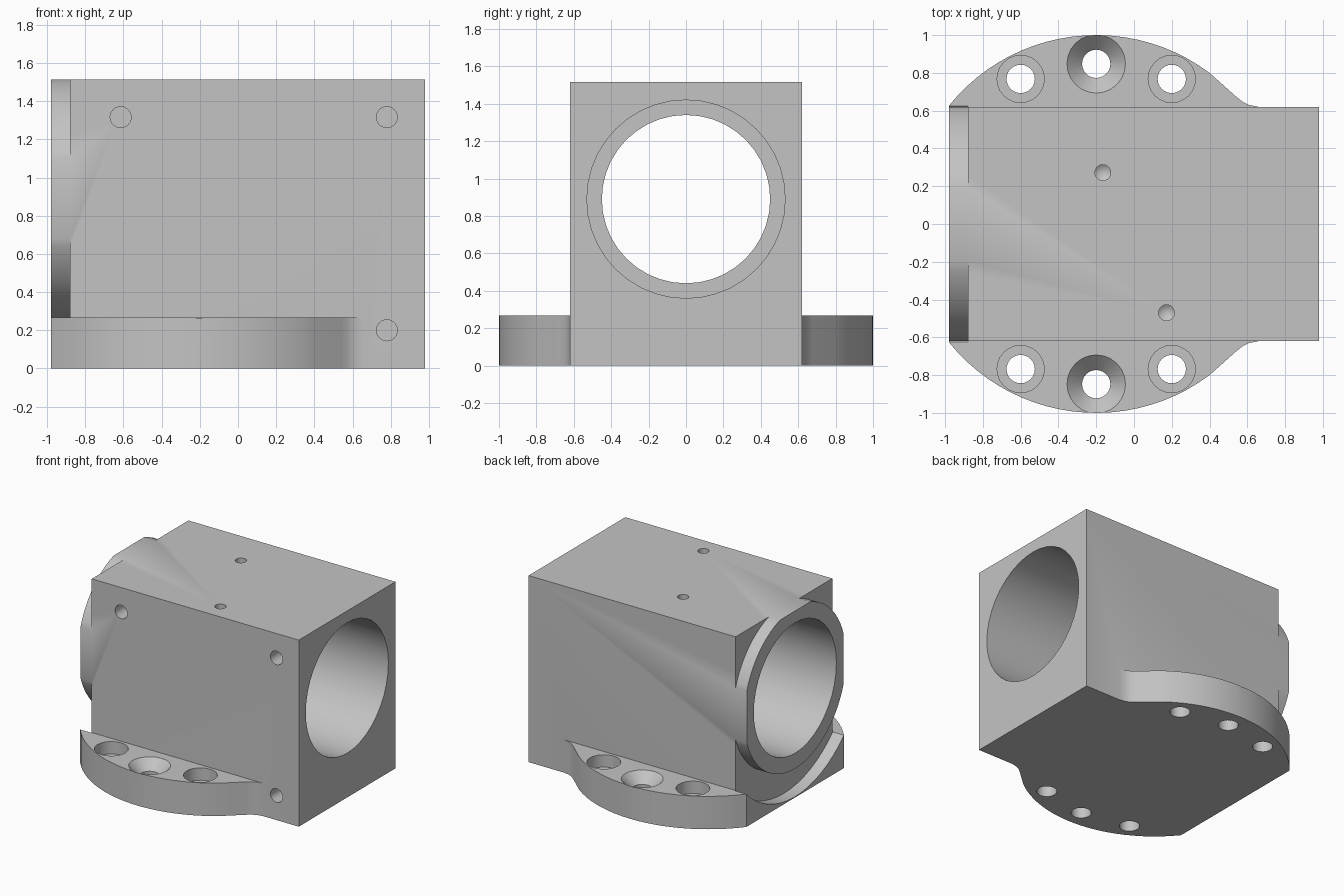
import bpy, bmesh, math
from mathutils import Matrix, Vector

cube = bpy.data.objects.get("Cube")
if cube:
    bpy.data.objects.remove(cube, do_unlink=True)

grey = bpy.data.materials.new("plain grey")
grey.use_nodes = True
colour = (0.55, 0.55, 0.55, 1)
grey.diffuse_color = colour
grey.node_tree.nodes["Principled BSDF"].inputs["Base Color"].default_value = colour

X0, X1, W, H = -0.98, 0.98, 0.62, 1.515     # block extents
AXIS_Z, FLANGE_H, FLANGE_X = 0.89, 0.267, -0.2


def make(name, bm):
    bmesh.ops.recalc_face_normals(bm, faces=bm.faces)
    mesh = bpy.data.meshes.new(name)
    bm.to_mesh(mesh)
    bm.free()
    mesh.materials.append(grey)
    obj = bpy.data.objects.new(name, mesh)
    bpy.context.collection.objects.link(obj)
    return obj


def turned(name, profile, origin, axis, sides=36, closed=False):
    """Revolve (radius, distance) points about an axis through origin."""
    bm = bmesh.new()
    turn = Vector((0, 0, 1)).rotation_difference(Vector(axis)).to_matrix().to_4x4()
    place = Matrix.Translation(origin) @ turn
    rings = []
    for r, d in profile:
        if r == 0:
            rings.append([bm.verts.new(place @ Vector((0, 0, d)))] * sides)
            continue
        ring = []
        for i in range(sides):
            a = math.tau * i / sides
            ring.append(bm.verts.new(place @ Vector((r * math.cos(a), r * math.sin(a), d))))
        rings.append(ring)
    pairs = list(zip(rings, rings[1:]))
    if closed:
        pairs.append((rings[-1], rings[0]))
    for lower, upper in pairs:
        for i in range(sides):
            j = (i + 1) % sides
            corners = dict.fromkeys((lower[i], lower[j], upper[j], upper[i]))
            bm.faces.new(list(corners))
    if not closed:
        for ring in (rings[0], rings[-1]):
            if ring[0] is not ring[1]:
                bm.faces.new(ring)
    return make(name, bm)


def combine(target, tool, operation="DIFFERENCE"):
    mod = target.modifiers.new(tool.name, "BOOLEAN")
    mod.operation, mod.solver, mod.object = operation, "EXACT", tool
    bpy.context.view_layer.objects.active = target
    bpy.ops.object.modifier_apply(modifier=mod.name)
    bpy.data.objects.remove(tool, do_unlink=True)


# Main block
bm = bmesh.new()
bmesh.ops.create_cube(bm, size=1)
bmesh.ops.scale(bm, vec=(X1 - X0, 2 * W, H), verts=bm.verts)
bmesh.ops.translate(bm, vec=(0, 0, H / 2), verts=bm.verts)
housing = make("housing", bm)

# Rounded mounting flange, blending into the block sides
start, end, steps = math.acos(X0 - FLANGE_X), math.acos(0.6), 22
side = []
for i in range(steps + 1):
    a = start + (end - start) * i / steps
    side.append((FLANGE_X + math.cos(a), math.sin(a)))
side += [(0.54, 0.675), (0.575, 0.647), (0.61, 0.63), (0.66, W)]
outline = side + [(x, -y) for x, y in reversed(side)]
bm = bmesh.new()
base = bm.faces.new([bm.verts.new((x, y, 0)) for x, y in outline])
lifted = bmesh.ops.extrude_face_region(bm, geom=[base])["geom"]
bmesh.ops.translate(bm, vec=(0, 0, FLANGE_H),
                    verts=[v for v in lifted if isinstance(v, bmesh.types.BMVert)])
combine(housing, make("flange", bm), "UNION")

# Relief around the raised collar on the end face
relief = [(0.655, -0.1), (0.883, -0.1), (0.883, 0.1), (0.655, 0.1)]
combine(housing, turned("relief", relief, (X0, 0, AXIS_Z), (1, 0, 0), 64, True))

# Bore with a narrower rib in the middle
bore = [(0.53, -1.1), (0.53, -0.1), (0.45, -0.1), (0.45, 0.1), (0.53, 0.1), (0.53, 1.1)]
combine(housing, turned("bore", bore, (0, 0, AXIS_Z), (1, 0, 0), 40))

# Flange fixings: two counterbored holes and one countersunk hole per side
counterbore = [(0.075, -0.4), (0.075, -0.1), (0.125, -0.1), (0.125, 0.05)]
countersink = [(0.075, -0.4), (0.075, -0.08), (0.155, 0), (0.155, 0.05)]
for s in (-1, 1):
    for x, y, profile in ((-0.6, 0.768, counterbore), (0.2, 0.768, counterbore),
                          (FLANGE_X, 0.848, countersink)):
        combine(housing, turned("fixing", profile, (x, s * y, FLANGE_H), (0, 0, 1), 24))

# Drilled holes in the top, with pointed ends
for x, y in ((-0.165, 0.272), (0.172, -0.47)):
    drill = [(0, -0.13), (0.042, -0.1), (0.042, 0.05)]
    combine(housing, turned("top_hole", drill, (x, y, H), (0, 0, 1), 20))

# Flat-bottomed holes in the front
for x, z in ((-0.615, 1.317), (0.78, 1.317), (0.78, 0.2)):
    combine(housing, turned("front_hole", [(0.055, -0.05), (0.055, 0.2)],
                            (x, -W, z), (0, 1, 0), 24))

bpy.ops.object.select_all(action="DESELECT")
housing.select_set(True)
bpy.context.view_layer.objects.active = housing
bpy.ops.object.shade_smooth_by_angle(angle=math.radians(30))
